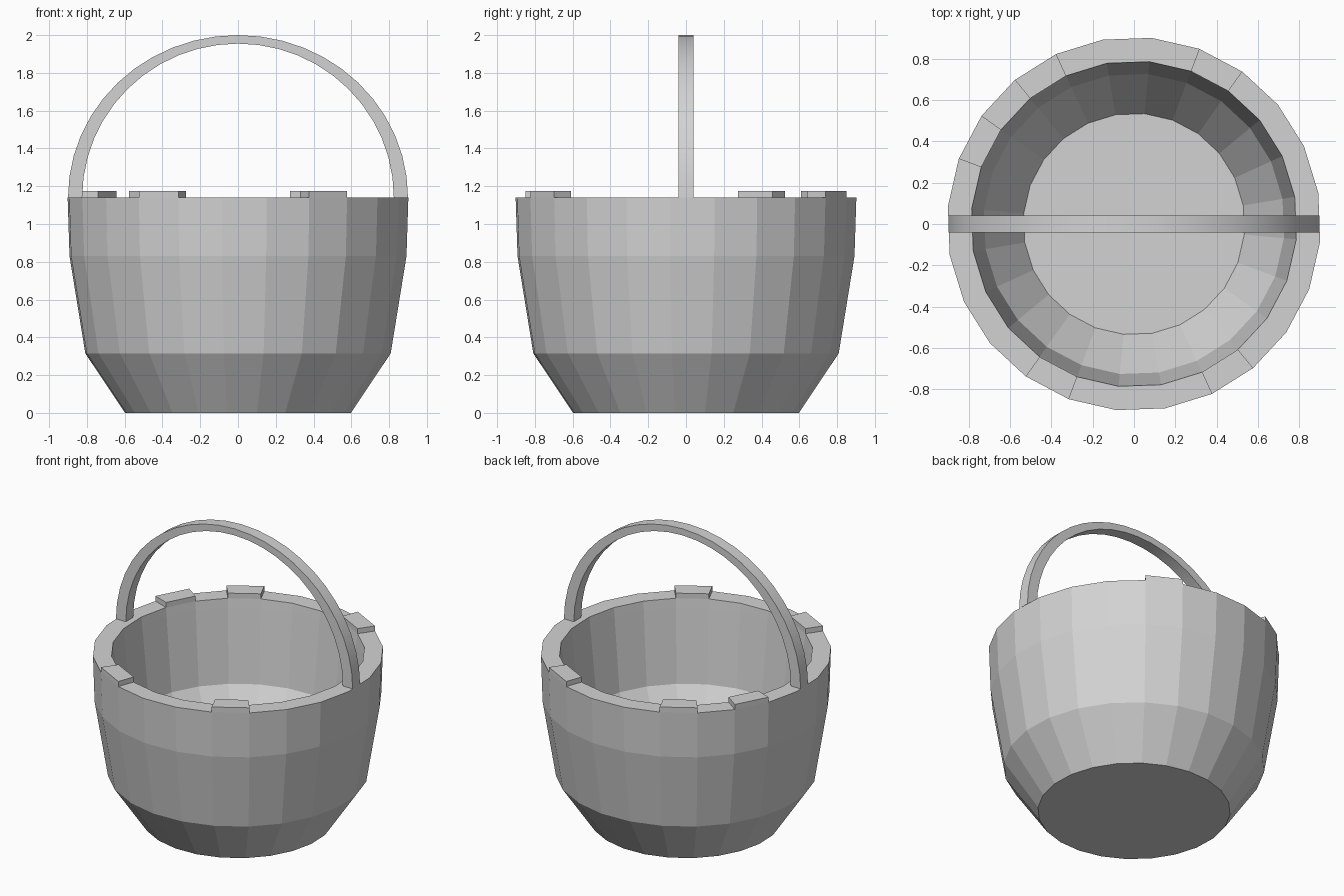
import bpy, bmesh, math

cube = bpy.data.objects.get("Cube")
if cube:
    bpy.data.objects.remove(cube, do_unlink=True)

SIDES = 24
STEP = math.tau / SIDES
OFFSET = math.radians(9.6)
RIM_Z, OUTER_R, INNER_R = 1.14, 0.906, 0.79

grey = bpy.data.materials.new("plain grey")
grey.use_nodes = True
colour = (0.65, 0.65, 0.65, 1)
grey.diffuse_color = colour
grey.node_tree.nodes["Principled BSDF"].inputs["Base Color"].default_value = colour


def finish(name, bm):
    """Turn a bmesh into a named, coloured object."""
    bmesh.ops.recalc_face_normals(bm, faces=bm.faces)
    mesh = bpy.data.meshes.new(name)
    bm.to_mesh(mesh)
    bm.free()
    mesh.materials.append(grey)
    obj = bpy.data.objects.new(name, mesh)
    bpy.context.collection.objects.link(obj)
    return obj


def polar(r, index, z):
    a = OFFSET + index * STEP
    return (r * math.cos(a), r * math.sin(a), z)


def skin(bm, rings, closed):
    """Bridge consecutive rings of points with quads and cap both ends."""
    loops = [[bm.verts.new(p) for p in ring] for ring in rings]
    for a, b in zip(loops, loops[1:]):
        n = len(a)
        for i in range(n if closed else n - 1):
            j = (i + 1) % n
            bm.faces.new((a[i], a[j], b[j], b[i]))
    bm.faces.new(loops[0])
    bm.faces.new(loops[-1])


# Bucket: outer wall, flat rim, inner wall and raised floor
profile = [(0.6, 0), (0.812, 0.315), (0.896, 0.83), (OUTER_R, RIM_Z),
           (INNER_R, RIM_Z), (0.783, 1.08), (0.73, 0.58), (0.537, 0.29)]
bm = bmesh.new()
skin(bm, [[polar(r, i, z) for i in range(SIDES)] for r, z in profile], True)
finish("bucket", bm)

# Raised blocks, each over one side of the rim
for number, side in enumerate((3, 7, 9, 15, 19), 1):
    bm = bmesh.new()
    rings = [[polar(OUTER_R, side, z), polar(OUTER_R, side + 1, z),
              polar(INNER_R, side + 1, z), polar(INNER_R, side, z)]
             for z in (RIM_Z, RIM_Z + 0.035)]
    skin(bm, rings, True)
    finish(f"rim_block_{number}", bm)

# Handle: half-oval strap, thinner at the top
bm = bmesh.new()
sections = []
for i in range(SIDES + 1):
    a = math.pi * i / SIDES
    c, s = math.cos(a), math.sin(a)
    outer = (0.9 * c, RIM_Z + 0.86 * s)
    inner = (0.825 * c, RIM_Z + 0.815 * s)
    sections.append([(x, y, z) for (x, z), y in
                     ((outer, -0.04), (outer, 0.04), (inner, 0.04), (inner, -0.04))])
skin(bm, sections, True)
handle = finish("handle", bm)
bpy.ops.object.select_all(action="DESELECT")
handle.select_set(True)
bpy.context.view_layer.objects.active = handle
bpy.ops.object.shade_smooth_by_angle(angle=math.radians(30))
